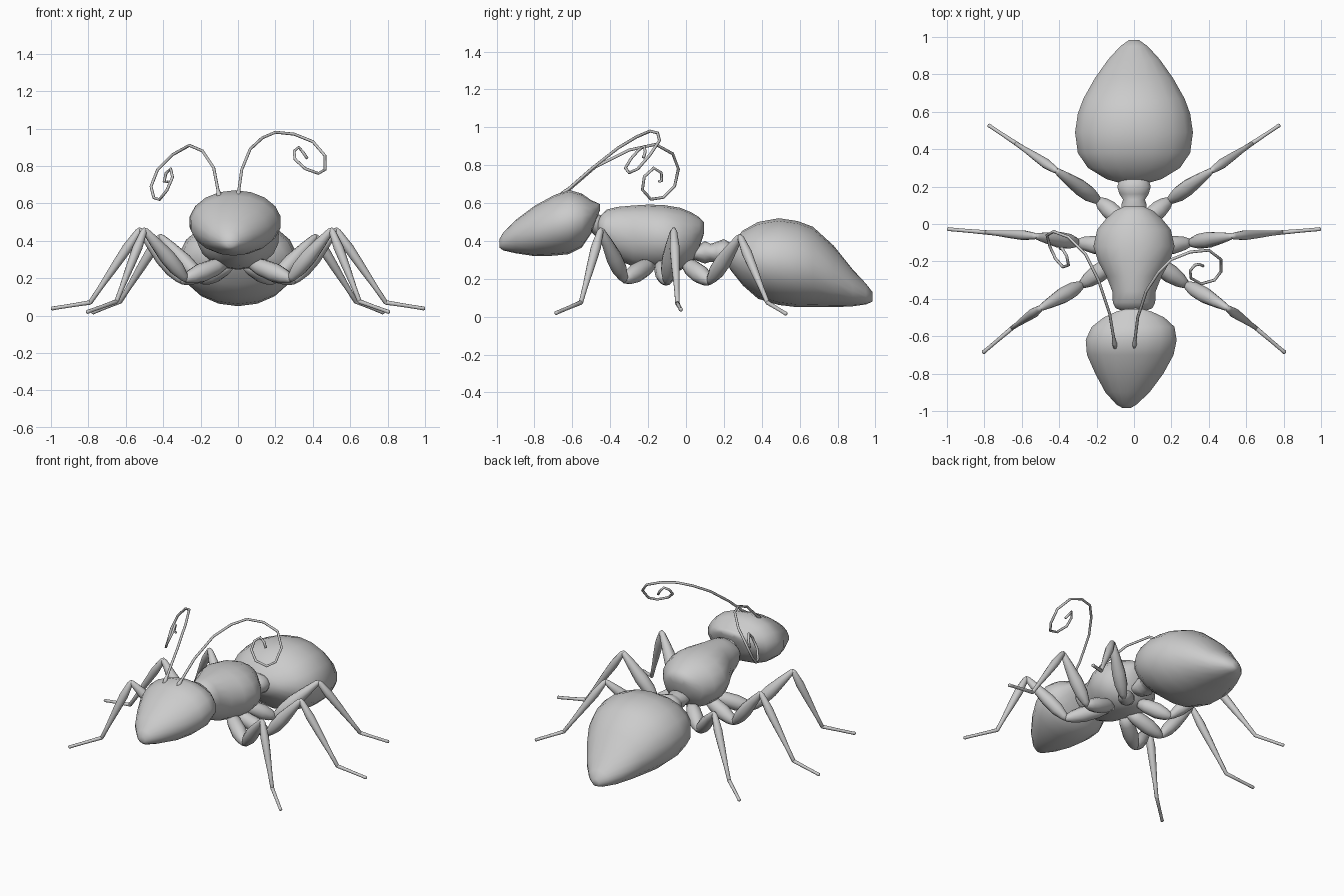
import bpy, bmesh, math
from mathutils import Vector


def skin(bm, rings):
    """Bridge rings of points into a closed skin."""
    loops = [[bm.verts.new(p) for p in ring] for ring in rings]
    n = len(loops[0])
    for a, b in zip(loops, loops[1:]):
        for i in range(n):
            j = (i + 1) % n
            bm.faces.new((a[i], a[j], b[j], b[i]))
    bm.faces.new(loops[0][::-1])
    bm.faces.new(loops[-1])


def finish(name, bm, mirror=False):
    bmesh.ops.recalc_face_normals(bm, faces=bm.faces)
    me = bpy.data.meshes.new(name)
    bm.to_mesh(me)
    bm.free()
    me.shade_smooth()
    ob = bpy.data.objects.new(name, me)
    bpy.context.collection.objects.link(ob)
    if mirror:
        ob.modifiers.new("Mirror", 'MIRROR')
    return ob


def body(name, stations, sides=18):
    """Loft ellipses along y; station = (y, x centre, top z, bottom z, half width)."""
    rings = []
    for y, xc, zt, zb, hw in stations:
        zc, rz = (zt + zb) / 2, (zt - zb) / 2
        rings.append([(xc + hw * math.sin(2 * math.pi * i / sides), y,
                       zc + rz * math.cos(2 * math.pi * i / sides)) for i in range(sides)])
    bm = bmesh.new()
    skin(bm, rings)
    return finish(name, bm)


def tube(bm, pts, radii, sides=8):
    """Round tube along a path, with the frame carried along it."""
    pts = [Vector(p) for p in pts]
    u, rings = None, []
    for i, (p, r) in enumerate(zip(pts, radii)):
        t = (pts[min(i + 1, len(pts) - 1)] - pts[max(i - 1, 0)]).normalized()
        if u is None:
            u = t.orthogonal()
        u = (u - t * u.dot(t)).normalized()
        v = t.cross(u)
        rings.append([p + r * (u * math.cos(2 * math.pi * k / sides)
                               + v * math.sin(2 * math.pi * k / sides)) for k in range(sides)])
    skin(bm, rings)


def spindle(bm, a, b, profile):
    """Leg segment from a to b; profile = (fraction, radius) pairs."""
    a, b = Vector(a), Vector(b)
    tube(bm, [a.lerp(b, f) for f, r in profile], [r for f, r in profile], 10)


# Body sections
body("head", [
    (-0.985, -0.04, 0.41, 0.365, 0.02), (-0.965, -0.04, 0.445, 0.35, 0.055),
    (-0.90, -0.035, 0.51, 0.335, 0.12), (-0.80, -0.025, 0.585, 0.32, 0.185),
    (-0.70, -0.02, 0.64, 0.322, 0.235), (-0.62, -0.015, 0.67, 0.33, 0.247),
    (-0.55, -0.005, 0.65, 0.365, 0.225), (-0.50, 0, 0.615, 0.44, 0.165),
    (-0.47, 0, 0.602, 0.52, 0.10), (-0.455, 0, 0.595, 0.56, 0.05)])

body("thorax", [
    (-0.465, 0, 0.51, 0.44, 0.06), (-0.45, 0, 0.535, 0.40, 0.10),
    (-0.42, 0, 0.565, 0.35, 0.115), (-0.36, 0, 0.58, 0.30, 0.118),
    (-0.28, 0, 0.587, 0.265, 0.15), (-0.20, 0, 0.592, 0.25, 0.195),
    (-0.12, 0, 0.59, 0.245, 0.22), (-0.03, 0, 0.575, 0.245, 0.20),
    (0.03, 0, 0.55, 0.28, 0.15), (0.07, 0, 0.525, 0.36, 0.105),
    (0.095, 0, 0.50, 0.44, 0.05)])

body("waist", [
    (0.0, 0, 0.37, 0.31, 0.06), (0.06, 0, 0.375, 0.295, 0.062),
    (0.10, 0, 0.40, 0.28, 0.07), (0.13, 0, 0.385, 0.29, 0.06),
    (0.16, 0, 0.395, 0.285, 0.08), (0.20, 0, 0.41, 0.27, 0.092),
    (0.235, 0, 0.39, 0.27, 0.08), (0.27, 0, 0.36, 0.29, 0.06)], 14)

body("abdomen", [
    (0.215, 0, 0.35, 0.28, 0.06), (0.24, 0, 0.39, 0.24, 0.15),
    (0.30, 0, 0.455, 0.165, 0.25), (0.38, 0, 0.50, 0.095, 0.305),
    (0.49, 0, 0.52, 0.062, 0.32), (0.59, 0, 0.505, 0.05, 0.305),
    (0.67, 0, 0.475, 0.05, 0.275), (0.78, 0, 0.375, 0.05, 0.212),
    (0.88, 0, 0.25, 0.055, 0.14), (0.95, 0, 0.175, 0.065, 0.075),
    (0.985, 0, 0.13, 0.08, 0.025)])

# Neck
bm = bmesh.new()
tube(bm, [(0, -0.56, 0.55), (0, -0.50, 0.51), (0, -0.43, 0.46)], [0.05, 0.045, 0.06], 12)
finish("neck", bm)

# Legs: hip, coxa end, knee, ankle, toe
legs = {
    "front_legs": [(0.07, -0.18, 0.28), (0.28, -0.325, 0.195), (0.50, -0.45, 0.46),
                   (0.65, -0.555, 0.075), (0.81, -0.69, 0.018)],
    "middle_legs": [(0.07, -0.13, 0.28), (0.30, -0.10, 0.185), (0.525, -0.065, 0.46),
                    (0.79, -0.045, 0.07), (1.0, -0.027, 0.037)],
    "back_legs": [(0.04, 0.0, 0.28), (0.19, 0.125, 0.185), (0.415, 0.285, 0.425),
                  (0.63, 0.43, 0.075), (0.78, 0.53, 0.014)],
}
profiles = [
    [(0, 0.03), (0.25, 0.046), (0.6, 0.05), (0.85, 0.038), (1.0, 0.022), (1.05, 0.01)],
    [(-0.04, 0.012), (0.05, 0.026), (0.22, 0.041), (0.45, 0.043), (0.75, 0.03), (0.97, 0.018), (1.02, 0.008)],
    [(-0.02, 0.008), (0.03, 0.018), (0.25, 0.027), (0.5, 0.022), (0.8, 0.014), (1.0, 0.012), (1.02, 0.006)],
    [(-0.05, 0.006), (0.0, 0.012), (0.5, 0.010), (0.9, 0.010), (0.97, 0.011), (1.0, 0.006)],
]
for name, joints in legs.items():
    bm = bmesh.new()
    for a, b, prof in zip(joints, joints[1:], profiles):
        spindle(bm, a, b, prof)
    finish(name, bm, mirror=True)

# Curled antennae
antennae = {
    "left_antenna": [
        (-.10, -.66, .635), (-.13, -.48, .79), (-.19, -.30, .88), (-.26, -.16, .91),
        (-.35, -.07, .86), (-.43, -.04, .78), (-.465, -.06, .69), (-.45, -.12, .63),
        (-.42, -.185, .62), (-.38, -.23, .67), (-.35, -.22, .74), (-.36, -.17, .785),
        (-.385, -.13, .76), (-.395, -.13, .715), (-.375, -.14, .715)],
    "right_antenna": [
        (0, -.66, .64), (.02, -.5, .78), (.065, -.36, .89), (.13, -.26, .95),
        (.2, -.19, .98), (.3, -.15, .97), (.4, -.14, .93), (.465, -.19, .855),
        (.465, -.255, .78), (.43, -.30, .76), (.36, -.32, .785), (.305, -.29, .835),
        (.3, -.25, .88), (.325, -.22, .9), (.35, -.215, .87), (.37, -.225, .84)],
}
for name, pts in antennae.items():
    base, nxt = Vector(pts[0]), Vector(pts[1])
    path = [base, base.lerp(nxt, 0.12), base.lerp(nxt, 0.25)] + pts[1:]
    bm = bmesh.new()
    tube(bm, path, [0.012, 0.013] + [0.008] * (len(path) - 2), 8)
    finish(name, bm)
